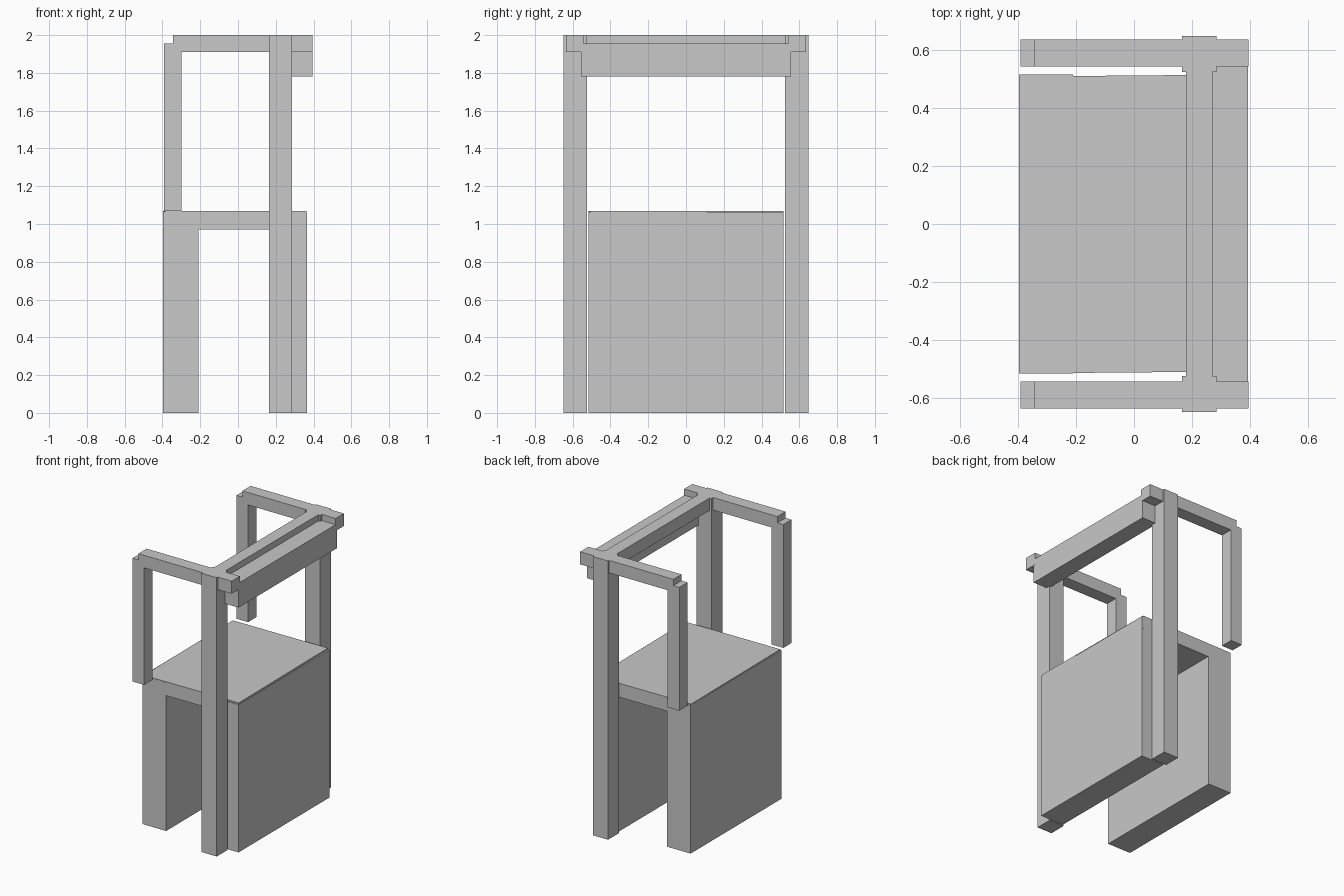
import bpy
import bmesh
import math
from mathutils import Matrix, Vector

cube = bpy.data.objects.get("Cube")
if cube:
    bpy.data.objects.remove(cube, do_unlink=True)

# Single flat grey
grey = bpy.data.materials.new("plain grey")
grey.use_nodes = True
colour = (0.58, 0.58, 0.58, 1.0)
grey.diffuse_color = colour
grey.node_tree.nodes["Principled BSDF"].inputs["Base Color"].default_value = colour


def box(name, x, y, z, turn=0.0):
    """Box spanning the given (low, high) ranges, turned about its own centre."""
    spans = (x, y, z)
    centre = Vector([(a + b) / 2 for a, b in spans])
    size = [b - a for a, b in spans]
    mesh = bpy.data.meshes.new(name)
    bm = bmesh.new()
    bmesh.ops.create_cube(bm, size=1.0, matrix=Matrix.Diagonal((*size, 1.0)))
    bm.to_mesh(mesh)
    bm.free()
    mesh.materials.append(grey)
    obj = bpy.data.objects.new(name, mesh)
    obj.location = centre
    obj.rotation_euler.z = math.radians(turn)
    bpy.context.collection.objects.link(obj)
    return obj


# Desk: two upright slabs under a very slightly turned top
half = 0.515
box("right_slab", (-0.397, -0.21), (-half, half), (0, 1.065))
box("left_slab", (0.18, 0.365), (-half, half), (0, 1.06))
box("desk_top", (-0.392, 0.358), (-0.512, 0.512), (0.97, 1.07), turn=0.5)

# Frame: a post, an arm and a hanging leg at the front and the back
for side, s in (("front", -1), ("back", 1)):
    def span(a, b):
        return tuple(sorted((a * s, b * s)))

    box(side + "_post", (0.165, 0.285), span(0.525, 0.648), (0, 2.0))
    box(side + "_arm", (-0.345, 0.395), span(0.543, 0.636), (1.91, 2.0))
    box(side + "_hanging_leg", (-0.392, -0.30), span(0.543, 0.636), (1.07, 1.955))

# Crossbeam between the posts, and the deep plank beside it
box("crossbeam", (0.18, 0.27), (-0.545, 0.545), (1.91, 2.0))
box("outer_plank", (0.27, 0.394), (-0.557, 0.557), (1.78, 1.955))
